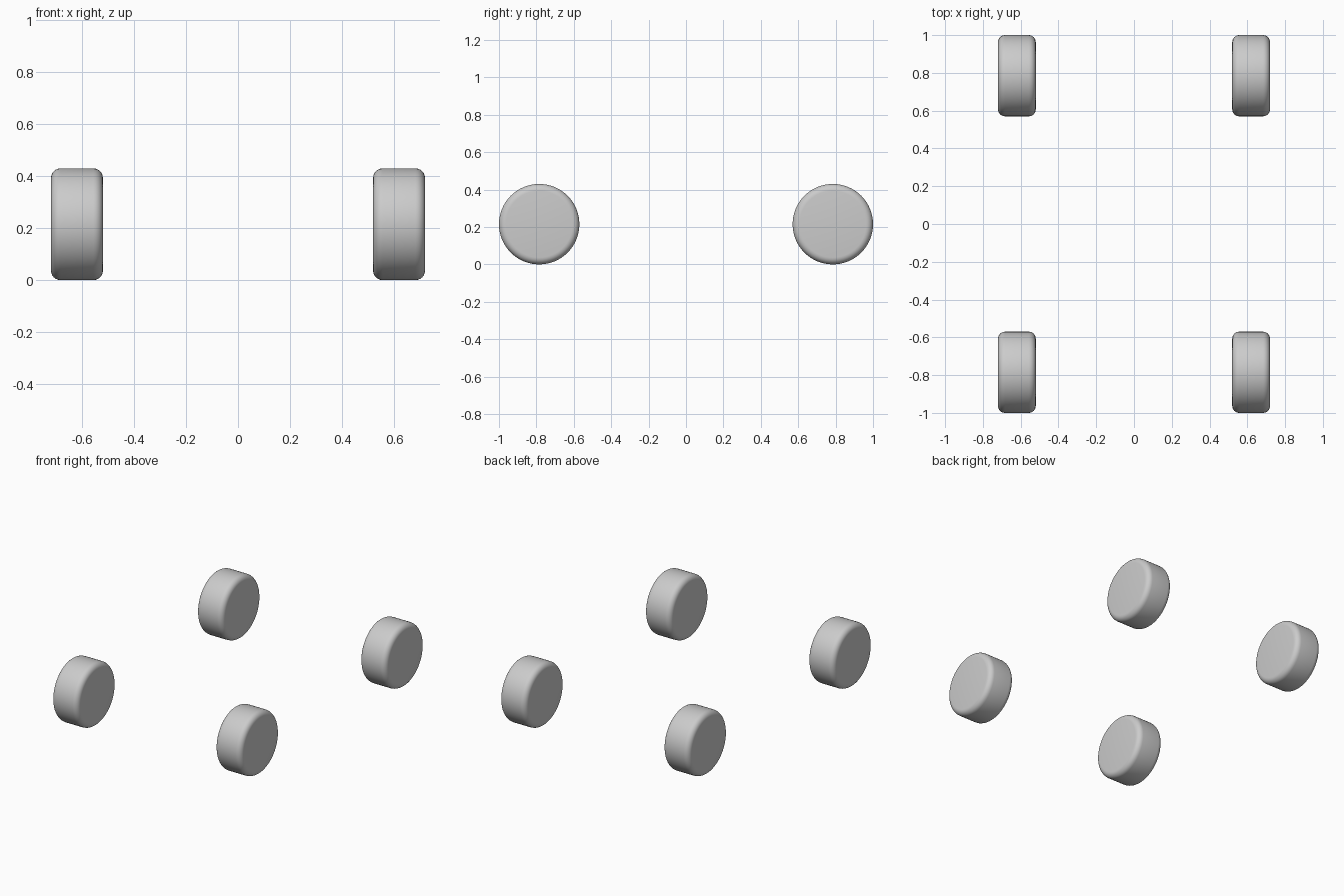
import bpy
import math

if "Cube" in bpy.data.objects:
    bpy.data.objects.remove(bpy.data.objects["Cube"])

RADIUS, WIDTH, ROUND = 0.215, 0.20, 0.037
TRACK_X, AXLE_Y = 0.62, 0.785


def wheel(name, x, y):
    # Solid disc lying along x, with rounded shoulders on both rims
    bpy.ops.mesh.primitive_cylinder_add(
        vertices=64, radius=RADIUS, depth=WIDTH,
        location=(x, y, RADIUS), rotation=(0, math.pi / 2, 0))
    obj = bpy.context.object
    obj.name = name
    bpy.ops.object.transform_apply(location=False, rotation=True, scale=False)
    bevel = obj.modifiers.new("rounded_rim", 'BEVEL')
    bevel.width = ROUND
    bevel.segments = 6
    bevel.limit_method = 'ANGLE'
    bevel.angle_limit = math.radians(40)
    bpy.ops.object.modifier_apply(modifier=bevel.name)
    bpy.ops.object.shade_smooth_by_angle(angle=math.radians(35))


# Four wheels, mirrored left/right and front/rear
for end, sy in (("front", -1), ("rear", 1)):
    for side, sx in (("left", -1), ("right", 1)):
        wheel(f"{end}_{side}_wheel", sx * TRACK_X, sy * AXLE_Y)
